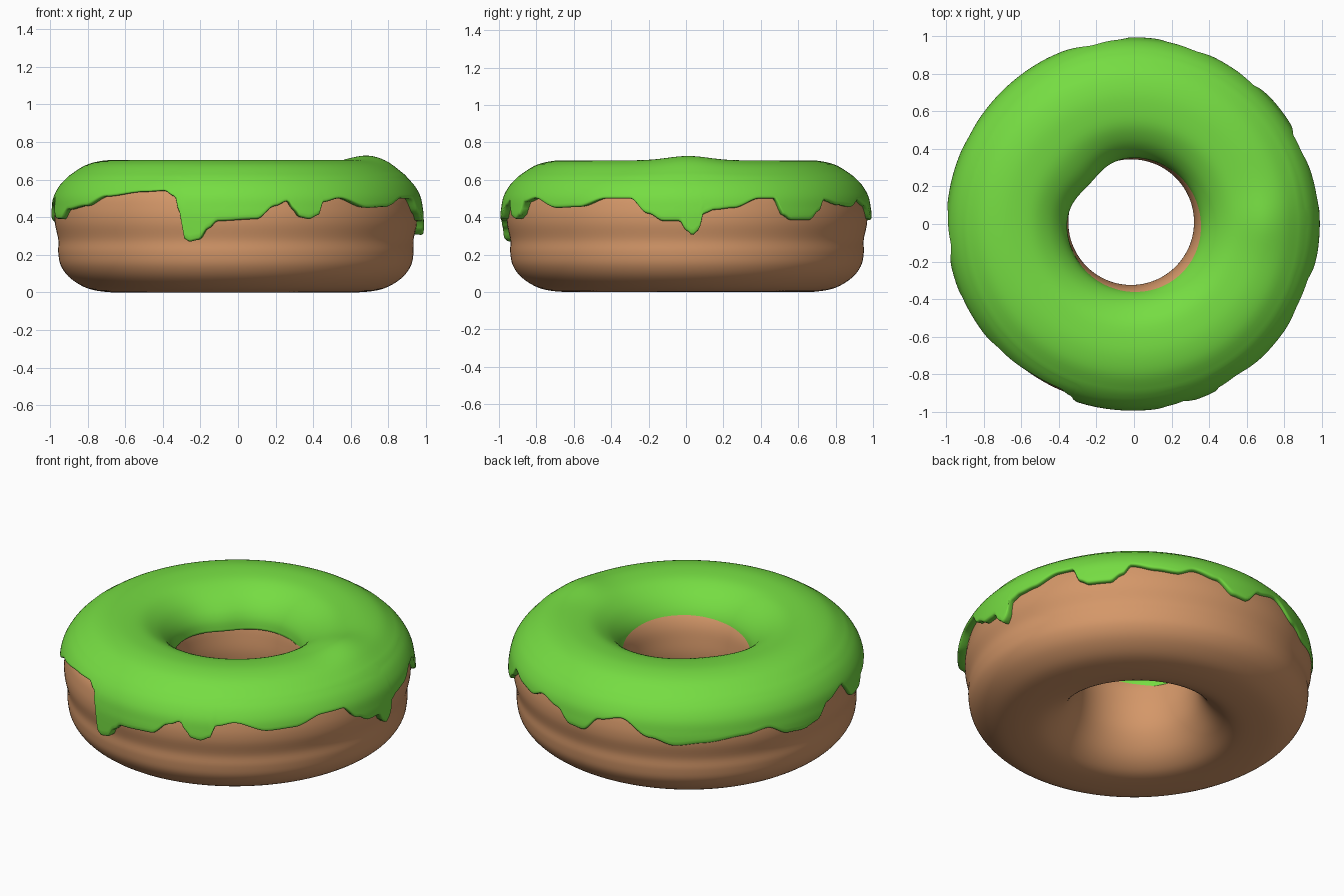
import bpy, bmesh, math

if "Cube" in bpy.data.objects:
    bpy.data.objects.remove(bpy.data.objects["Cube"])

SEG = 480


def material(name, rgb):
    m = bpy.data.materials.new(name)
    m.diffuse_color = (*rgb, 1)
    m.use_nodes = True
    m.node_tree.nodes["Principled BSDF"].inputs["Base Color"].default_value = m.diffuse_color
    return m


def spline(pts, n, closed):
    """Catmull-Rom curve through 2D points, n samples per span."""
    out, c = [], len(pts)
    for i in range(c if closed else c - 1):
        idx = [(i + k) % c if closed else min(max(i + k, 0), c - 1) for k in (-1, 0, 1, 2)]
        a, b, d, e = (pts[k] for k in idx)
        for s in range(n):
            t = s / n
            out.append(tuple(0.5 * (2 * b[k] + (d[k] - a[k]) * t
                                    + (2 * a[k] - 5 * b[k] + 4 * d[k] - e[k]) * t * t
                                    + (3 * b[k] - a[k] - 3 * d[k] + e[k]) * t ** 3) for k in (0, 1)))
    if not closed:
        out.append(pts[-1])
    return out


def smooth_lookup(table, x):
    """Eased interpolation in a sorted list of (key, value)."""
    for (x0, v0), (x1, v1) in zip(table, table[1:]):
        if x <= x1:
            t = max(0, (x - x0) / (x1 - x0))
            return v0 + (v1 - v0) * t * t * (3 - 2 * t)
    return table[-1][1]


def bump(deg, centre, width):
    d = (deg - centre + 180) % 360 - 180
    return math.exp(-(d / width) ** 2)


def revolve(name, section, seg, centre, mat, closed=True):
    """Sweep section(deg) -> [(r, z)] around z; section is a closed loop."""
    bm = bmesh.new()
    rings = []
    for i in range(seg):
        deg = 360 * i / seg
        a = math.radians(deg)
        rings.append([bm.verts.new((centre[0] + r * math.cos(a), centre[1] + r * math.sin(a), z))
                      for r, z in section(deg)])
    m = len(rings[0])
    for i in range(seg):
        p, q = rings[i], rings[(i + 1) % seg]
        for j in range(m):
            k = (j + 1) % m
            bm.faces.new((p[j], q[j], q[k], p[k]))
    bmesh.ops.recalc_face_normals(bm, faces=bm.faces)
    for f in bm.faces:
        f.smooth = True
    me = bpy.data.meshes.new(name)
    bm.to_mesh(me)
    bm.free()
    me.materials.append(mat)
    ob = bpy.data.objects.new(name, me)
    bpy.context.collection.objects.link(ob)
    return ob


# dough ring with a faint waist
dough_profile = spline([(.56, .004), (.68, .002), (.79, .022), (.88, .075), (.93, .14), (.945, .21),
                        (.945, .28), (.963, .37), (.96, .45), (.935, .53), (.86, .61), (.76, .66),
                        (.65, .675), (.54, .655), (.45, .61), (.39, .555), (.355, .49), (.34, .41),
                        (.335, .31), (.355, .2), (.41, .1), (.48, .035)], 5, True)


def dough_section(deg):
    return [(r + (.006 * math.sin(math.radians(3 * deg + 40)) if r > .7 else 0), max(z, 0))
            for r, z in dough_profile]


revolve("dough_ring", dough_section, 160, (-.015, .01), material("baked dough", (.66, .31, .14)))

# icing: height of the dripping lower edge by angle (degrees from +x)
drip_edge = [(0, .33), (2, .305), (4, .33), (5.5, .42), (9, .44), (15, .45), (24, .5), (29, .5),
             (32, .41), (35, .385), (42, .385), (46, .43), (49, .49), (57, .465), (64, .455),
             (70, .49), (78, .46), (84, .39), (89, .385), (95, .47), (103, .5), (113, .41),
             (121, .37), (130, .385), (144, .41), (152, .43), (160, .37), (166, .36), (172, .38),
             (178, .46), (187, .5), (194, .39), (199, .39), (204, .44), (215, .46), (224, .51),
             (239, .535), (246, .54), (250, .51), (252, .42), (253.5, .285), (255, .27),
             (258, .28), (261, .34), (264, .38), (276, .39), (282, .46), (286, .485), (288, .44),
             (290, .4), (293, .39), (296, .41), (298, .48), (304, .5), (315, .45), (324, .455),
             (334, .5), (342, .5), (348, .42), (353, .38), (358, .38), (360, .33)]

# icing cross-section: over the top, then down the outside
top_profile = spline([(.352, .47), (.362, .53), (.395, .59), (.45, .645), (.53, .688), (.63, .703),
                      (.72, .7), (.81, .675), (.895, .62)], 4, False)
side_profile = spline([(.62, .895), (.58, .935), (.54, .962), (.5, .979), (.45, .988),
                       (.4, .993), (.25, .993)], 6, False)
SIDE_ROWS = 14


def side_radius(z):
    for (z0, r0), (z1, r1) in zip(side_profile, side_profile[1:]):
        if z >= z1:
            return r0 + (r1 - r0) * (z - z0) / (z1 - z0)
    return side_profile[-1][1]


def icing_section(deg):
    swell = .025 * bump(deg, 1, 13)        # raised lump on the right
    lip = .038 * bump(deg, 137, 24)        # thick lip pushing into the hole
    pts = []
    for r, z in top_profile:
        pts.append((r - lip * max(0, min(1, (.6 - r) / .22)),
                    z + swell * math.exp(-((r - .71) / .14) ** 2)))
    edge = smooth_lookup(drip_edge, deg)
    for j in range(1, SIDE_ROWS + 1):
        z = .62 + (edge + .012 - .62) * j / SIDE_ROWS
        pts.append((side_radius(z), z))
    # rounded rim, then tucked back inside the dough
    r = side_radius(edge)
    pts += [(r - .004, edge + .004), (r - .014, edge), (r - .075, edge + .005),
            (.82, .56), (.65, .64), (.5, .6), (.41, .5), (.365, .462)]
    return pts


revolve("green_icing", icing_section, SEG, (-.005, 0), material("green icing", (.18, .72, .055)))
